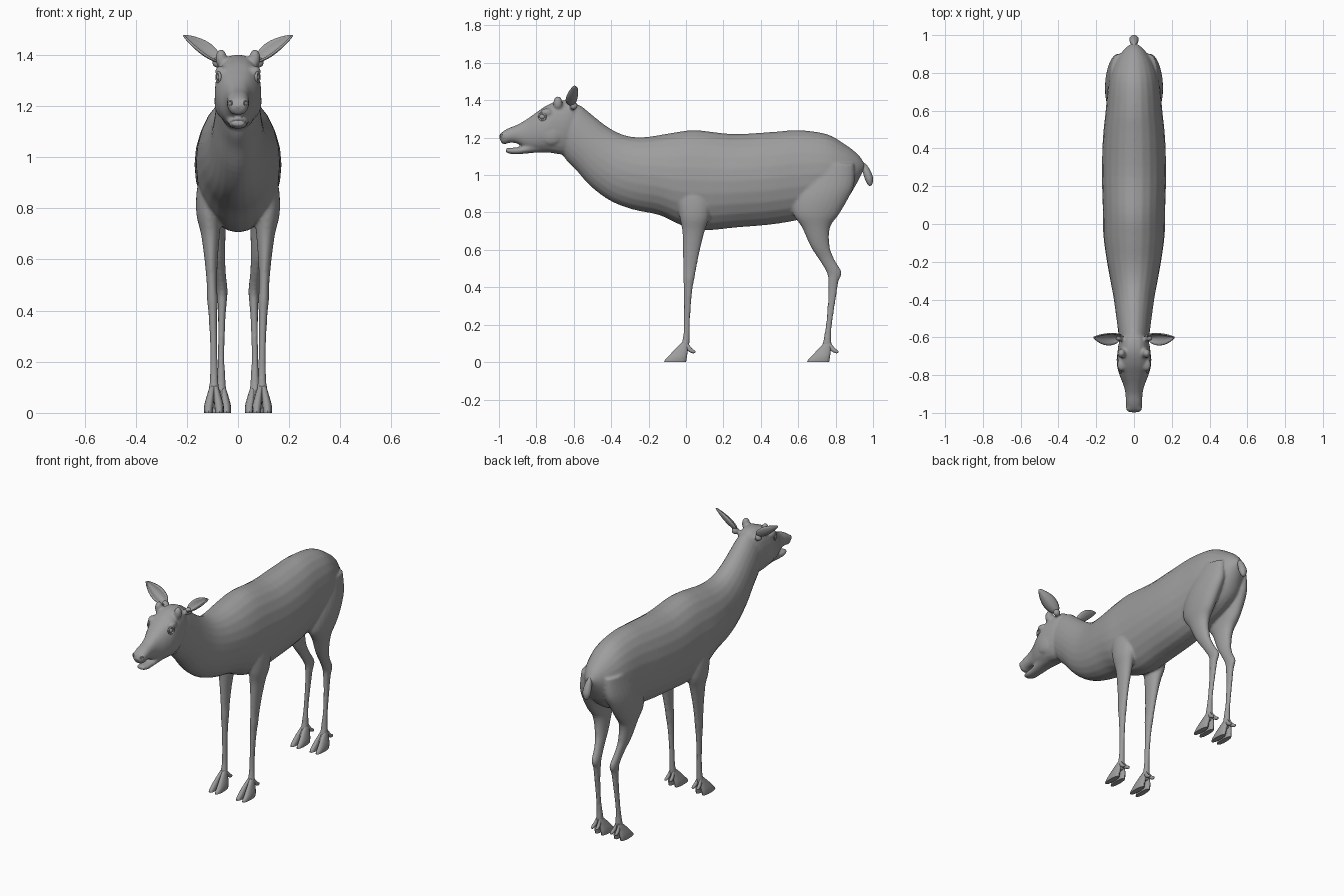
import bpy, bmesh, math
from mathutils import Vector, Matrix

cube = bpy.data.objects.get("Cube")
if cube:
    bpy.data.objects.remove(cube, do_unlink=True)

# One plain colour for the whole animal
grey = bpy.data.materials.new("plain grey")
grey.use_nodes = True
colour = (0.34, 0.34, 0.34, 1)
grey.diffuse_color = colour
grey.node_tree.nodes["Principled BSDF"].inputs["Base Color"].default_value = colour


def catmull(rings, steps):
    """Smoothly fill in extra rings between the given ones."""
    filled = []
    last = len(rings) - 1
    for i in range(last):
        a, b, c, d = (rings[max(0, min(last, i + k))] for k in (-1, 0, 1, 2))
        for s in range(steps):
            t = s / steps
            filled.append([q + t * (r - p) / 2
                           + t * t * (2 * p - 5 * q + 4 * r - e) / 2
                           + t ** 3 * (3 * q - p - 3 * r + e) / 2
                           for p, q, r, e in zip(a, b, c, d)])
    filled.append(rings[-1])
    return filled


def loft(bm, rings, side=1, boxy=1.0, sides=24, steps=4):
    """Closed tube; each ring is (y, z) of one edge, (y, z) of the other, centre x, half width."""
    loops = []
    for ya, za, yb, zb, xc, half in catmull(rings, steps):
        loop = []
        for k in range(sides):
            angle = math.tau * k / sides
            c, s = math.cos(angle), math.sin(angle)
            x = xc + half * math.copysign(abs(s) ** boxy, s)
            t = (1 - c) / 2
            loop.append(bm.verts.new((side * x, ya + (yb - ya) * t, za + (zb - za) * t)))
        loops.append(loop)
    faces = [bm.faces.new(loops[0]), bm.faces.new(loops[-1][::-1])]
    for low, high in zip(loops, loops[1:]):
        for k in range(sides):
            n = (k + 1) % sides
            faces.append(bm.faces.new((low[k], high[k], high[n], low[n])))
    bmesh.ops.recalc_face_normals(bm, faces=faces)


def middle(rings):
    """Rings centred on the body's middle plane."""
    return [(ya, za, yb, zb, 0, half) for ya, za, yb, zb, half in rings]


def level(rings, shift_y=0, shift_x=0):
    """Horizontal rings given as height, front y, back y, centre x, half width."""
    return [(a + shift_y, z, b + shift_y, z, x + shift_x, half) for z, a, b, x, half in rings]


def ball(bm, centre, radii):
    matrix = Matrix.Translation(centre) @ Matrix.Diagonal((*radii, 1))
    bmesh.ops.create_uvsphere(bm, u_segments=20, v_segments=12, radius=1, matrix=matrix)


def finish(name, bm):
    mesh = bpy.data.meshes.new(name)
    bm.to_mesh(mesh)
    bm.free()
    mesh.materials.append(grey)
    obj = bpy.data.objects.new(name, mesh)
    bpy.context.collection.objects.link(obj)
    bpy.ops.object.select_all(action="DESELECT")
    bpy.context.view_layer.objects.active = obj
    obj.select_set(True)
    bpy.ops.object.shade_smooth_by_angle(angle=math.radians(50))
    return obj


torso = middle([
    (.955, 1.06, .95, 1.03, .02), (.92, 1.11, .91, .95, .06), (.85, 1.165, .85, .86, .105),
    (.75, 1.22, .75, .8, .135), (.6, 1.24, .6, .76, .15), (.45, 1.23, .45, .735, .165),
    (.25, 1.22, .27, .72, .17), (.05, 1.24, .1, .705, .165), (-.08, 1.225, -.02, .73, .163),
    (-.2, 1.205, -.14, .785, .148), (-.29, 1.205, -.28, .815, .128), (-.36, 1.225, -.4, .86, .11),
    (-.43, 1.265, -.51, .94, .097), (-.5, 1.32, -.59, 1.03, .087), (-.57, 1.375, -.64, 1.08, .08),
    (-.62, 1.38, -.68, 1.14, .075)])

head = middle([
    (-.56, 1.34, -.62, 1.12, .06), (-.6, 1.39, -.66, 1.11, .08), (-.67, 1.4, -.7, 1.115, .088),
    (-.74, 1.375, -.76, 1.125, .09), (-.8, 1.335, -.81, 1.13, .075), (-.85, 1.3, -.86, 1.145, .055),
    (-.9, 1.27, -.9, 1.168, .045), (-.95, 1.25, -.94, 1.173, .044),
    (-.985, 1.228, -.97, 1.165, .038), (-1, 1.2, -.985, 1.17, .022)])

jaw = middle([
    (-.72, 1.2, -.72, 1.12, .06), (-.8, 1.19, -.8, 1.12, .05), (-.87, 1.155, -.88, 1.113, .038),
    (-.92, 1.147, -.93, 1.112, .035), (-.96, 1.145, -.965, 1.122, .025)])

tail = middle([
    (.92, 1.08, .92, 1.03, .012), (.96, 1.06, .94, 1.025, .016), (.985, 1.025, .95, 1, .023),
    (1, .985, .96, .97, .024), (.997, .955, .975, .945, .014), (.99, .945, .985, .942, .004)])

front_leg = level([
    (1, -.06, .1, .09, .04), (.88, -.05, .13, .11, .05), (.78, -.035, .125, .115, .048),
    (.7, -.02, .1, .108, .037), (.6, -.016, .075, .105, .026), (.5, -.015, .055, .102, .02),
    (.44, -.015, .044, .1, .021), (.38, -.012, .034, .098, .017), (.25, -.012, .023, .095, .014),
    (.15, -.014, .02, .094, .016), (.09, -.028, .018, .094, .02), (.05, -.055, .008, .094, .02)])

hind_leg = level([
    (1.06, .66, .9, .08, .045), (.95, .6, .9, .085, .062), (.87, .575, .865, .092, .062),
    (.79, .575, .818, .095, .053), (.72, .62, .77, .09, .042), (.62, .665, .768, .08, .03),
    (.55, .71, .793, .07, .022), (.48, .752, .832, .062, .021), (.43, .76, .815, .062, .018),
    (.35, .76, .803, .064, .014), (.22, .75, .783, .066, .013), (.15, .74, .777, .066, .016),
    (.09, .727, .778, .066, .02), (.05, .7, .765, .066, .02)])

# Body, head and legs blended into one skin
bm = bmesh.new()
loft(bm, torso)
loft(bm, head, boxy=.75)
loft(bm, jaw, boxy=.8)
for side in (1, -1):
    loft(bm, front_leg, side)
    loft(bm, hind_leg, side)
    ball(bm, (side * .066, -.685, 1.385), (.022, .025, .037))   # horn bud
    ball(bm, (side * .066, -.745, 1.335), (.024, .035, .022))   # brow
    ball(bm, (side * .07, -.72, 1.22), (.022, .06, .06))        # cheek
    ball(bm, (side * .024, -.97, 1.21), (.02, .025, .022))      # nose wing
    ball(bm, (side * .08, -.6, 1.37), (.022, .022, .022))       # ear base
skin = finish("body", bm)
remesh = skin.modifiers.new("blend", "REMESH")
remesh.mode = "VOXEL"
remesh.voxel_size = .0075
remesh.use_smooth_shade = True
smooth = skin.modifiers.new("soften", "SMOOTH")
smooth.factor = .5
smooth.iterations = 5

bm = bmesh.new()
loft(bm, tail, sides=16)
finish("tail", bm)

# Cloven hooves and dewclaws
toe = [(0, -.118, 0, .021, .017), (.015, -.11, .003, .021, .018), (.035, -.09, .006, .019, .018),
       (.07, -.058, .01, .013, .014), (.105, -.022, .012, .006, .01)]
claw = [(.012, .1, -.008, .075, .01, .008), (.03, .075, .018, .055, .014, .01),
        (.047, .062, .038, .047, .016, .008), (.052, .056, .048, .05, .016, .003)]
for leg, foot_y, foot_x in (("front", 0, .094), ("hind", .765, .066)):
    for side, label in ((1, "left"), (-1, "right")):
        bm = bmesh.new()
        for half in (1, -1):
            loft(bm, [(a, z, b, z, foot_x + half * x, w)
                      for a, z, b, z, x, w in level(toe, foot_y)], side, boxy=.8, sides=16)
            loft(bm, [(a + foot_y, za, b + foot_y, zb, foot_x + half * x, w)
                      for a, za, b, zb, x, w in claw], side, sides=12)
        finish(f"{label}_{leg}_hoof", bm)

# Ears: cupped leaves opening forward
for side, label in ((1, "left"), (-1, "right")):
    bm = bmesh.new()
    root, tip = Vector((.075, -.605, 1.378)), Vector((.212, -.6, 1.476))
    along = (tip - root).normalized()
    across = (Vector((-along.z, 0, along.x)) * .6 + Vector((0, .8, 0))).normalized()
    facing = across.cross(along)
    if facing.y > 0:
        facing = -facing
    rows = []
    for i in range(15):
        u = i / 14
        width = .012 * (1 - u) + .03 * math.sin(math.pi * u ** .85) ** .8 + .002
        row = []
        for j in range(9):
            v = j / 4 - 1
            p = root.lerp(tip, u) + across * width * v + facing * width * .7 * (v * v - .5)
            row.append(bm.verts.new((side * p.x, p.y, p.z)))
        rows.append(row)
    for a, b in zip(rows, rows[1:]):
        for j in range(8):
            bm.faces.new((a[j], a[j + 1], b[j + 1], b[j]))
    bmesh.ops.recalc_face_normals(bm, faces=bm.faces)
    ear = finish(label + "_ear", bm)
    thick = ear.modifiers.new("thickness", "SOLIDIFY")
    thick.thickness = .007
    thick.offset = 0

    # Eye with a raised lid
    bm = bmesh.new()
    ball(bm, (side * .071, -.768, 1.312), (.014, .017, .015))
    finish(label + "_eye", bm)
    for part, spot, size, rim, turn in (
            ("eyelid", (side * .077, -.768, 1.312), .019, .005, (0, math.pi / 2, side * -.35)),
            ("nostril", (side * .03, -.988, 1.212), .008, .003, (math.pi / 2, 0, side * .7))):
        bpy.ops.mesh.primitive_torus_add(location=spot, rotation=turn, major_radius=size,
                                         minor_radius=rim, major_segments=24, minor_segments=8)
        ring = bpy.context.object
        ring.name = f"{label}_{part}"
        ring.data.materials.append(grey)
        bpy.ops.object.shade_smooth()
